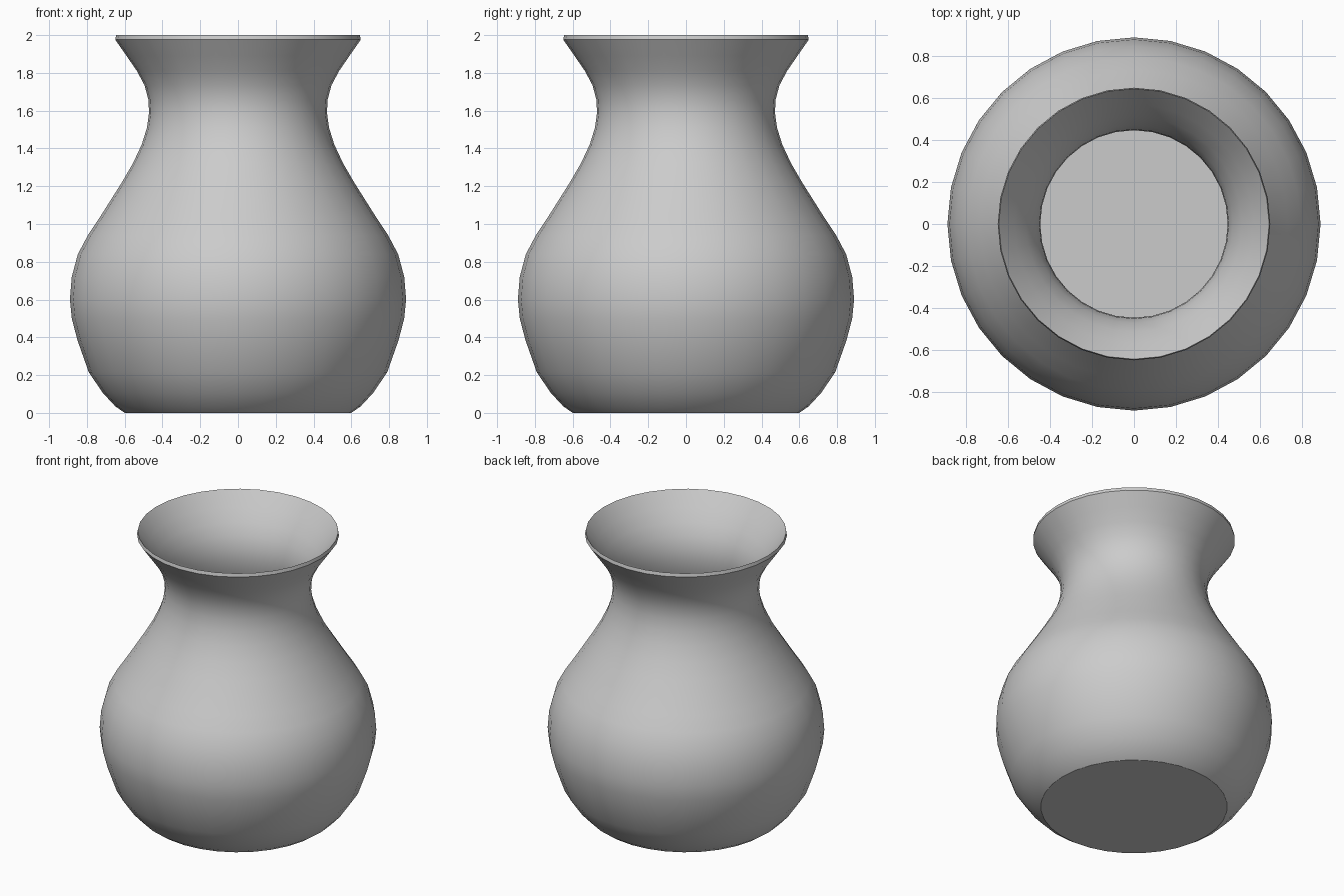
import bpy, bmesh, math
from mathutils import Vector

if "Cube" in bpy.data.objects:
    bpy.data.objects.remove(bpy.data.objects["Cube"])

SIDES = 32
WALL = 0.024

# Outer profile (radius, height), base to lip
outer = [Vector(p) for p in [
    (0.60, 0.0), (0.65, 0.035), (0.715, 0.105), (0.79, 0.215), (0.85, 0.385),
    (0.88, 0.50), (0.89, 0.60), (0.88, 0.72), (0.848, 0.84), (0.795, 0.94),
    (0.735, 1.03), (0.675, 1.125), (0.615, 1.22), (0.557, 1.32), (0.51, 1.42),
    (0.482, 1.51), (0.471, 1.59), (0.475, 1.66), (0.495, 1.735),
    (0.535, 1.81), (0.59, 1.89), (0.65, 1.976)]]

# Inner profile: the outer one pushed inward by the wall thickness
inner = []
for i, p in enumerate(outer):
    t = (outer[min(i + 1, len(outer) - 1)] - outer[max(i - 1, 0)]).normalized()
    inner.append(p + WALL * Vector((-t.y, t.x)))
inner[0] = Vector((0.592, WALL))
inner[-1] = Vector((0.645, 2.0))

# Lathe the closed wall, with a cap for the underside and the inner floor
bm = bmesh.new()
rings = []
for r, z in outer + inner[::-1]:
    rings.append([bm.verts.new((r * math.cos(a), r * math.sin(a), z))
                  for a in (2 * math.pi * k / SIDES for k in range(SIDES))])
for a, b in zip(rings, rings[1:]):
    for k in range(SIDES):
        n = (k + 1) % SIDES
        bm.faces.new((a[k], a[n], b[n], b[k]))
bm.faces.new(rings[0][::-1])
bm.faces.new(rings[-1])
bmesh.ops.recalc_face_normals(bm, faces=bm.faces)

mesh = bpy.data.meshes.new("vase")
bm.to_mesh(mesh)
bm.free()
vase = bpy.data.objects.new("vase", mesh)
bpy.context.collection.objects.link(vase)

# Smooth body, crisp lip and foot
bpy.context.view_layer.objects.active = vase
vase.select_set(True)
bpy.ops.object.shade_smooth_by_angle(angle=math.radians(30))
